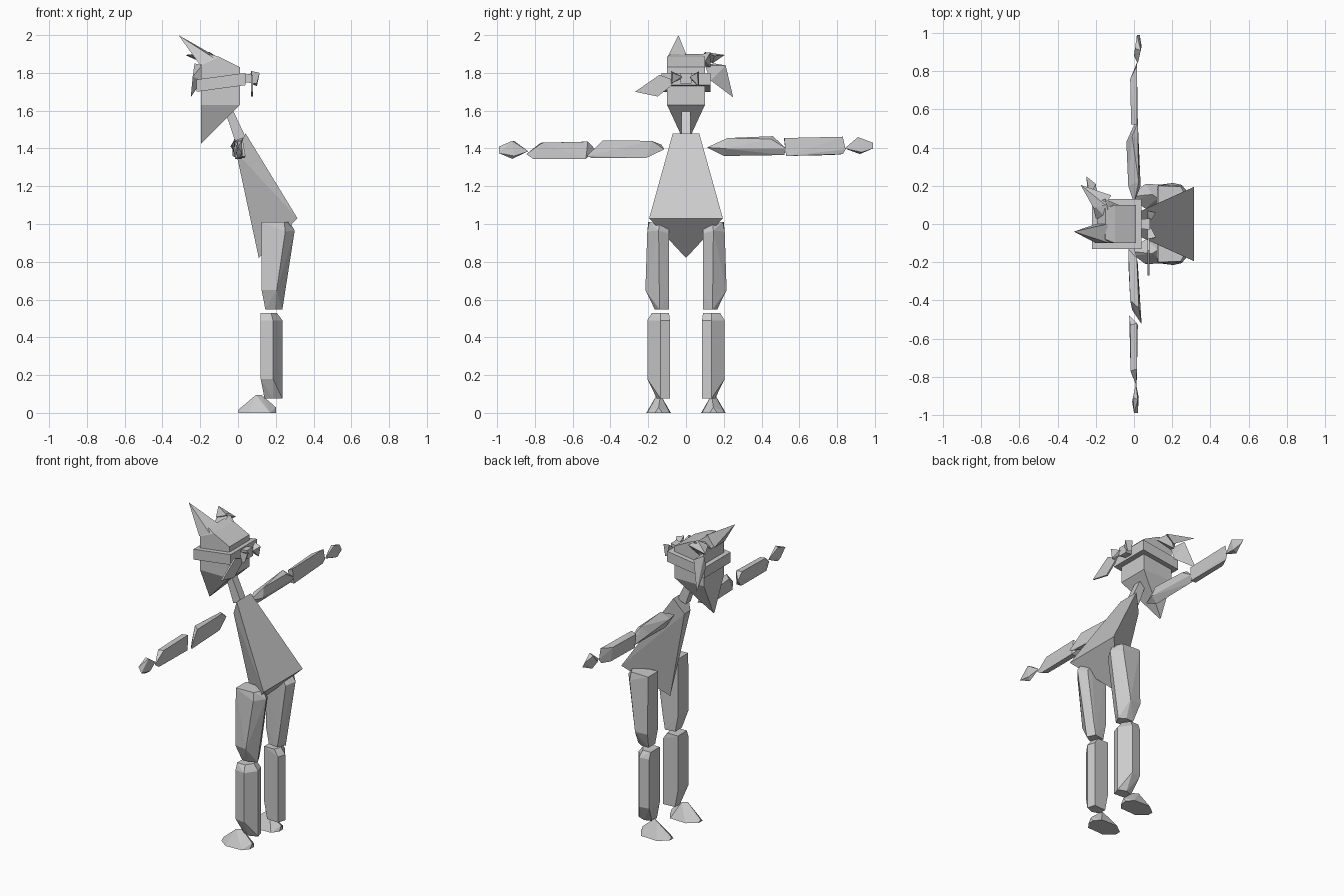
import bpy, bmesh

grey = bpy.data.materials.new("plain_grey")
grey.diffuse_color = (0.6, 0.6, 0.6, 1)


def hull(name, pts):
    """Faceted solid wrapped around a few corner points."""
    bm = bmesh.new()
    for p in pts:
        bm.verts.new(p)
    out = bmesh.ops.convex_hull(bm, input=bm.verts)
    junk = {g for g in out["geom_interior"] + out["geom_unused"] if isinstance(g, bmesh.types.BMVert)}
    bmesh.ops.delete(bm, geom=list(junk), context='VERTS')
    bmesh.ops.dissolve_limit(bm, angle_limit=0.02, verts=bm.verts, edges=bm.edges)
    bmesh.ops.recalc_face_normals(bm, faces=bm.faces)
    me = bpy.data.meshes.new(name)
    bm.to_mesh(me)
    bm.free()
    me.materials.append(grey)
    ob = bpy.data.objects.new(name, me)
    bpy.context.collection.objects.link(ob)
    return ob


def pair(pts):
    """Points given on +y, repeated on -y."""
    return pts + [(x, -y, z) for x, y, z in pts]


# Torso and neck
hull("torso", pair([(0.04, 0.07, 1.48), (-0.01, 0.03, 1.38), (0.315, 0.195, 1.03)]) + [(0.11, 0, 0.82)])
hull("neck", pair([(-0.07, 0.025, 1.60), (-0.03, 0.025, 1.61), (-0.015, 0.025, 1.44), (0.04, 0.025, 1.46)]))

# Head
hull("skull", pair([(-0.195, 0.1, 1.63), (0.01, 0.1, 1.63), (0.01, 0.1, 1.83),
                    (-0.10, 0.1, 1.885), (-0.15, 0.08, 1.90), (-0.195, 0.1, 1.84)]))
hull("jaw", pair([(-0.195, 0.1, 1.63), (0.01, 0.1, 1.63), (-0.195, 0.005, 1.425)]))

# Headband with knot and tails behind the head
hull("headband", pair([(-0.22, 0.13, 1.70), (-0.22, 0.13, 1.765), (0.04, 0.13, 1.735), (0.04, 0.13, 1.80)]))
hull("knot", pair([(0.035, 0.025, 1.75), (0.035, 0.025, 1.79), (0.085, 0.03, 1.745), (0.085, 0.03, 1.80)]))
hull("knot_loop_left", [(0.07, -0.02, 1.77), (0.09, -0.02, 1.78), (0.07, -0.08, 1.81),
                        (0.115, -0.07, 1.80), (0.10, -0.075, 1.745), (0.075, -0.08, 1.745)])
hull("knot_loop_right", [(0.07, 0.02, 1.77), (0.09, 0.02, 1.78), (0.07, 0.07, 1.81),
                         (0.115, 0.06, 1.80), (0.10, 0.065, 1.73), (0.075, 0.07, 1.74)])
hull("band_tail", [(x, y, z) for x in (0.07, 0.08) for y, z in
                   ((-0.06, 1.76), (-0.14, 1.79), (-0.27, 1.70), (-0.15, 1.675), (-0.08, 1.73))])

# Hair spikes
hull("tall_spike", [(-0.315, -0.04, 2.0), (-0.13, -0.10, 1.88), (-0.20, -0.10, 1.84),
                    (-0.14, 0.0, 1.90), (-0.20, 0.0, 1.84)])
hull("side_spike_root", [(-0.12, 0.0, 1.88), (-0.20, 0.03, 1.84), (-0.08, 0.10, 1.86),
                         (-0.15, 0.13, 1.91), (-0.22, 0.11, 1.89), (-0.19, 0.13, 1.83)])
hull("side_spike", [(-0.15, 0.10, 1.91), (-0.21, 0.08, 1.89), (-0.12, 0.15, 1.89),
                    (-0.18, 0.14, 1.85), (-0.28, 0.205, 1.895)])
hull("hanging_spike", [(-0.19, 0.10, 1.84), (-0.23, 0.15, 1.85), (-0.20, 0.21, 1.84),
                       (-0.24, 0.14, 1.78), (-0.19, 0.13, 1.76), (-0.25, 0.25, 1.67)])

# Left arm (+y)
hull("upper_arm_left", [(0.0, 0.11, 1.405), (0.025, 0.22, 1.455), (-0.03, 0.20, 1.42), (0.0, 0.20, 1.36),
                        (0.035, 0.2, 1.40), (-0.01, 0.46, 1.465), (-0.04, 0.43, 1.41), (0.02, 0.53, 1.40),
                        (0.0, 0.52, 1.365), (0.02, 0.45, 1.45)])
hull("forearm_left", [(-0.015, 0.52, 1.44), (0.015, 0.52, 1.455), (-0.015, 0.53, 1.36), (0.02, 0.53, 1.36),
                      (-0.02, 0.76, 1.45), (0.015, 0.83, 1.462), (0.015, 0.845, 1.395), (-0.015, 0.77, 1.365),
                      (0.01, 0.83, 1.37)])
hull("hand_left", [(0.02, 0.84, 1.40), (0.005, 0.92, 1.45), (0.035, 0.91, 1.46), (0.0, 0.88, 1.40),
                   (0.04, 0.93, 1.38), (0.01, 0.92, 1.37), (0.015, 0.99, 1.43), (0.03, 0.99, 1.40)])

# Right arm (-y)
hull("upper_arm_right", [(-0.03, -0.13, 1.42), (0.0, -0.115, 1.395), (0.015, -0.18, 1.44), (-0.03, -0.2, 1.36),
                         (0.02, -0.21, 1.35), (-0.02, -0.40, 1.44), (0.025, -0.44, 1.443), (0.04, -0.525, 1.36),
                         (-0.01, -0.45, 1.35), (0.035, -0.50, 1.35)])
hull("forearm_right", [(-0.025, -0.48, 1.395), (-0.02, -0.53, 1.436), (0.015, -0.52, 1.436), (-0.015, -0.53, 1.345),
                       (0.02, -0.53, 1.345), (-0.018, -0.77, 1.43), (0.015, -0.76, 1.43), (0.012, -0.845, 1.37),
                       (-0.015, -0.78, 1.345), (0.015, -0.81, 1.345)])
hull("hand_right", [(0.01, -0.835, 1.385), (-0.005, -0.91, 1.44), (0.02, -0.92, 1.44), (-0.01, -0.93, 1.37),
                    (0.025, -0.91, 1.36), (0.005, -0.92, 1.345), (0.0, -0.99, 1.41), (0.02, -0.99, 1.375)])

# Legs and feet, mirrored across y
for side, s in (("left", 1), ("right", -1)):
    def limb(name, pts):
        hull(name + "_" + side, [(x, s * y, z) for x, y, z in pts])

    limb("thigh", [(0.125, 0.20, 1.01), (0.245, 0.195, 1.01), (0.275, 0.14, 1.01), (0.24, 0.09, 1.0), (0.125, 0.10, 1.01),
                   (0.25, 0.205, 0.96), (0.30, 0.145, 0.965), (0.27, 0.09, 0.95),
                   (0.125, 0.205, 0.65), (0.205, 0.215, 0.65), (0.235, 0.15, 0.65), (0.225, 0.09, 0.63), (0.125, 0.10, 0.65),
                   (0.145, 0.165, 0.547), (0.195, 0.165, 0.547), (0.235, 0.14, 0.547), (0.21, 0.09, 0.547), (0.145, 0.10, 0.547)])
    limb("shin", [(0.12, 0.18, 0.53), (0.175, 0.18, 0.53), (0.205, 0.135, 0.53), (0.19, 0.09, 0.53), (0.12, 0.09, 0.53),
                  (0.12, 0.195, 0.49), (0.185, 0.205, 0.49), (0.235, 0.135, 0.49), (0.22, 0.085, 0.49),
                  (0.12, 0.195, 0.18), (0.185, 0.205, 0.18), (0.12, 0.09, 0.18),
                  (0.14, 0.14, 0.077), (0.185, 0.155, 0.077), (0.235, 0.135, 0.077), (0.22, 0.085, 0.077), (0.14, 0.09, 0.077)])
    limb("foot", [(0.0, 0.125, 0.0), (0.0, 0.165, 0.0), (0.0, 0.145, 0.015), (0.06, 0.21, 0.0), (0.06, 0.08, 0.0),
                  (0.17, 0.205, 0.0), (0.17, 0.085, 0.0), (0.2, 0.165, 0.0), (0.2, 0.125, 0.0),
                  (0.2, 0.145, 0.03), (0.095, 0.155, 0.095), (0.125, 0.135, 0.095)])
